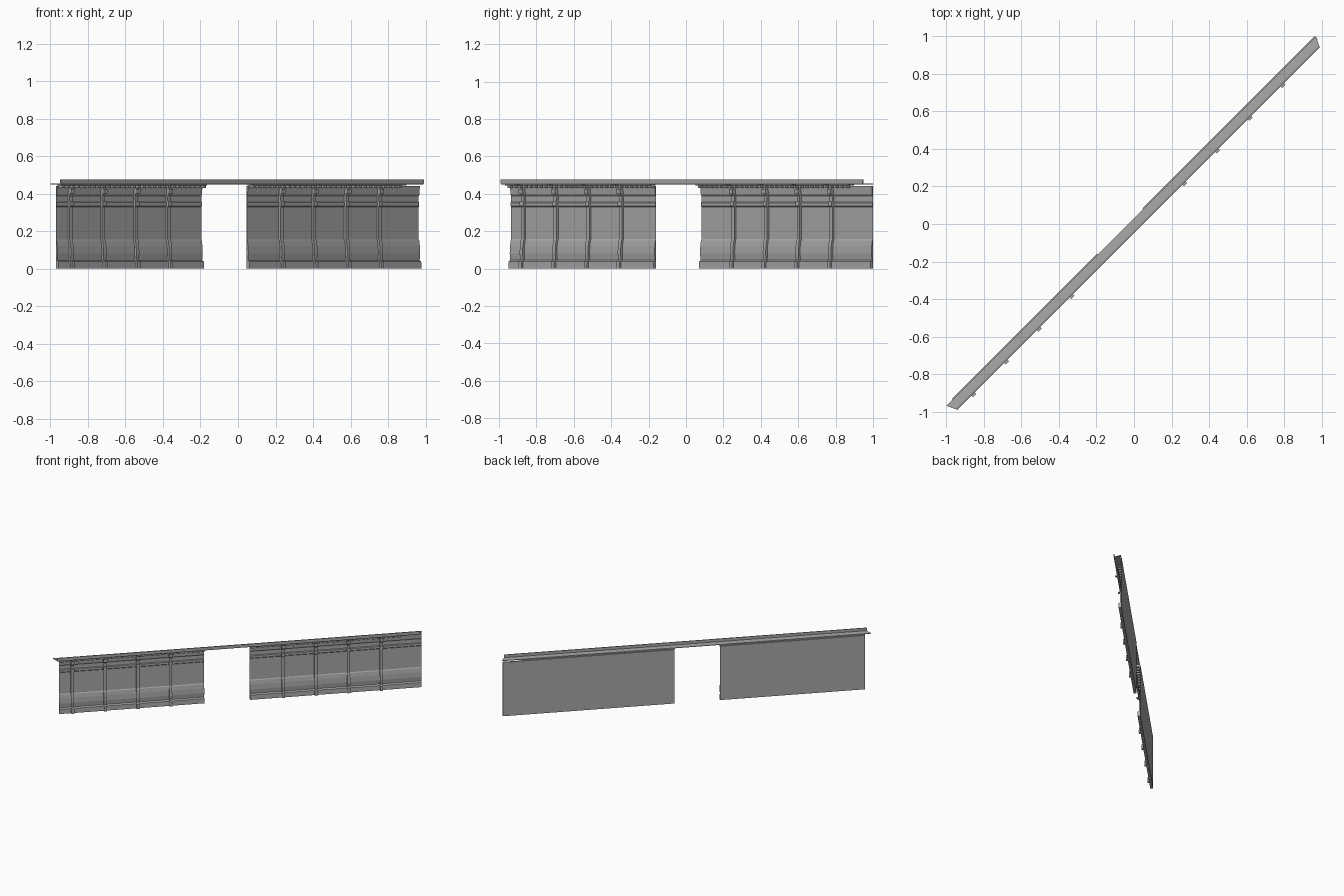
import bpy, bmesh
from mathutils import Vector

cube = bpy.data.objects.get("Cube")
if cube:
    bpy.data.objects.remove(cube)

grey = bpy.data.materials.new("stone_grey")
grey.use_nodes = True
colour = (0.4, 0.4, 0.4, 1)
grey.diffuse_color = colour
grey.node_tree.nodes["Principled BSDF"].inputs["Base Color"].default_value = colour

R = 0.5 ** 0.5


def place(s, t, z):
    """s runs along the diagonal wall, t points out of its front."""
    return Vector(((s + t) * R, (s - t) * R, z))


def sweep(bm, profile, start, end, mitre=0.0):
    """Extrude a closed (t, z) profile along the wall; mitre shortens the front."""
    t0 = min(p[0] for p in profile)
    a = [bm.verts.new(place(start + mitre * (t - t0), t, z)) for t, z in profile]
    b = [bm.verts.new(place(end - mitre * (t - t0), t, z)) for t, z in profile]
    bm.faces.new(a)
    bm.faces.new(b[::-1])
    for i in range(len(a)):
        j = (i + 1) % len(a)
        bm.faces.new((a[i], b[i], b[j], a[j]))


def box(bm, s, width, t0, t1, z0, z1):
    sweep(bm, [(t0, z0), (t1, z0), (t1, z1), (t0, z1)], s - width / 2, s + width / 2)


def finish(bm, name):
    bmesh.ops.recalc_face_normals(bm, faces=bm.faces)
    mesh = bpy.data.meshes.new(name)
    bm.to_mesh(mesh)
    bm.free()
    mesh.materials.append(grey)
    bpy.context.collection.objects.link(bpy.data.objects.new(name, mesh))


# Wall face from plinth to frieze
BACK = -0.027
FACE = [(-0.005, 0), (-0.006, 0.038), (-0.018, 0.045), (-0.014, 0.08),
        (-0.016, 0.12), (-0.021, 0.15), (-0.025, 0.157), (-0.025, 0.33),
        (-0.021, 0.335), (-0.021, 0.352), (-0.025, 0.357), (-0.025, 0.388),
        (-0.02, 0.395), (-0.016, 0.442)]

walls = {"right": (-1.347, -0.252, -1.248), "left": (0.092, 1.388, 0.343)}
PITCH = 0.247

for side, (start, end, first_rib) in walls.items():
    bm = bmesh.new()
    sweep(bm, FACE + [(BACK, 0.442), (BACK, 0)], start, end)
    finish(bm, side + "_wall")

    # Ribs follow the wall face, each with two collars and a top bracket
    ribs, brackets = bmesh.new(), bmesh.new()
    rib_profile = [(t + 0.013, z) for t, z in FACE] + [(BACK + 0.001, 0.442), (BACK + 0.001, 0)]
    for i in range(4):
        s = first_rib + i * PITCH
        sweep(ribs, rib_profile, s - 0.011, s + 0.011)
        box(brackets, s, 0.027, -0.02, -0.004, 0.335, 0.36)
        box(brackets, s, 0.027, -0.02, 0.004, 0.4, 0.425)
        box(brackets, s, 0.024, -0.02, 0.046, 0.444, 0.449)
    finish(ribs, side + "_ribs")
    finish(brackets, side + "_rib_brackets")

    # Dentils under the cornice
    bm = bmesh.new()
    s = start + 0.02
    while s < min(end, 1.25) - 0.01:
        box(bm, s, 0.018, -0.018, 0.014, 0.43, 0.447)
        s += 0.038
    box(bm, (start + min(end, 1.25)) / 2, min(end, 1.25) - start, -0.02, 0.02, 0.444, 0.449)
    finish(bm, side + "_dentils")

# Cornice: flat shelf with an upright front lip, mitred at both ends
bm = bmesh.new()
sweep(bm, [(-0.022, 0.45), (0.03, 0.45), (0.034, 0.456), (0.034, 0.477),
           (0.028, 0.477), (0.028, 0.454), (-0.022, 0.454)], -1.393, 1.393, 0.46)
finish(bm, "cornice")
